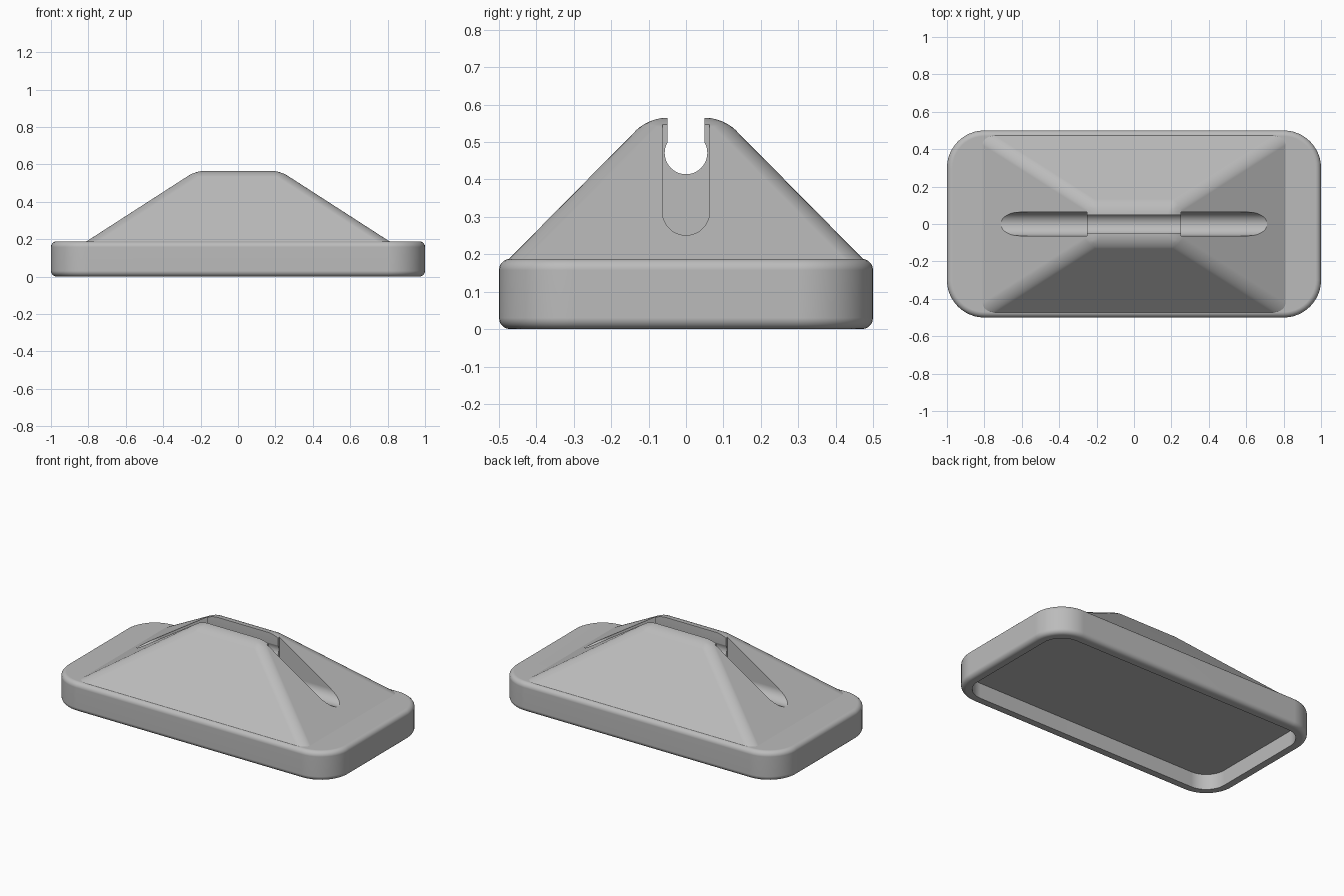
import bpy, bmesh, math

cube = bpy.data.objects.get("Cube")
if cube:
    bpy.data.objects.remove(cube, do_unlink=True)

BASE_TOP, PEAK = 0.188, 0.565

grey = bpy.data.materials.new("plain grey")
grey.use_nodes = True
COLOUR = (0.5, 0.5, 0.5, 1)
grey.diffuse_color = COLOUR
grey.node_tree.nodes["Principled BSDF"].inputs["Base Color"].default_value = COLOUR


def add_object(name, bm):
    bmesh.ops.recalc_face_normals(bm, faces=bm.faces)
    mesh = bpy.data.meshes.new(name)
    bm.to_mesh(mesh)
    bm.free()
    mesh.materials.append(grey)
    obj = bpy.data.objects.new(name, mesh)
    bpy.context.collection.objects.link(obj)
    return obj


def loft(name, rings):
    """Skin closed rings of points and cap both ends."""
    bm = bmesh.new()
    loops = [[bm.verts.new(p) for p in ring] for ring in rings]
    for a, b in zip(loops, loops[1:]):
        for i in range(len(a)):
            j = (i + 1) % len(a)
            bm.faces.new((a[i], a[j], b[j], b[i]))
    bm.faces.new(loops[0])
    bm.faces.new(loops[-1])
    return add_object(name, bm)


def arc(cy, cz, r, start, end, steps):
    angles = [math.radians(start + (end - start) * i / steps) for i in range(steps + 1)]
    return [(cy + r * math.cos(a), cz + r * math.sin(a)) for a in angles]


def rounded_rect(inset, z):
    """Plan outline of the base, moved inwards by the inset."""
    points = []
    for k, (sx, sy) in enumerate([(1, 1), (-1, 1), (-1, -1), (1, -1)]):
        points += arc(sx * 0.8, sy * 0.3, 0.2 - inset, 90 * k, 90 * k + 90, 12)
    return [(x, y, z) for x, y in points]


def finish(obj):
    bpy.ops.object.select_all(action="DESELECT")
    obj.select_set(True)
    bpy.context.view_layer.objects.active = obj
    for mod in list(obj.modifiers):
        bpy.ops.object.modifier_apply(modifier=mod.name)
    bpy.ops.object.shade_smooth_by_angle(angle=math.radians(30))
    normals = obj.modifiers.new("Weighted normals", "WEIGHTED_NORMAL")
    normals.keep_sharp = True


# Base: rounded slab with softened rims and a recess underneath
R = 0.03
section = [(0.065, 0.1), (0.065, 0)]
section += [(R - y, z) for y, z in arc(0, R, R, -90, 0, 5)]
section += [(R - y, z) for y, z in arc(0, BASE_TOP - R, R, 0, 90, 5)]
base = loft("base", [rounded_rect(i, z) for i, z in section])
finish(base)


# Hipped body: tapered block with rounded hips and top edges
def rectangle(hx, hy, z):
    return [(hx, hy, z), (-hx, hy, z), (-hx, -hy, z), (hx, -hy, z)]


body = loft("hipped_body", [rectangle(0.81, 0.473, BASE_TOP), rectangle(0.225, 0.1, PEAK)])
bm = bmesh.new()
bm.from_mesh(body.data)
edges = [e for e in bm.edges if max(v.co.z for v in e.verts) > 0.5]
bmesh.ops.bevel(bm, geom=edges, offset=0.045, segments=6, profile=0.5, affect="EDGES")
bm.to_mesh(body.data)
bm.free()


# Cutters: a keyhole channel through the top and a round-bottomed slot at each end
def cut_channel(name, outline, x0, x1):
    cutter = loft(name, [[(x, y, z) for y, z in outline] for x in (x0, x1)])
    cutter.hide_render = True
    cutter.hide_viewport = True
    mod = body.modifiers.new(name, "BOOLEAN")
    mod.operation = "DIFFERENCE"
    mod.solver = "EXACT"
    mod.object = cutter
    return cutter


NECK, HOLE_R, SLOT_R = 0.049, 0.057, 0.063
turn = math.degrees(math.acos(NECK / HOLE_R))
keyhole = [(-NECK, 0.7)] + arc(0, 0.471, HOLE_R, 180 - turn, 360 + turn, 32) + [(NECK, 0.7)]
slot = [(-SLOT_R, 0.7)] + arc(0, 0.314, SLOT_R, 180, 360, 24) + [(SLOT_R, 0.7)]

cutters = [cut_channel("keyhole_cutter", keyhole, -0.3, 0.3)]
for side, s in (("left", 1), ("right", -1)):
    cutters.append(cut_channel(side + "_slot_cutter", slot, s * 0.25, s * 0.95))
finish(body)
for cutter in cutters:
    bpy.data.objects.remove(cutter, do_unlink=True)
